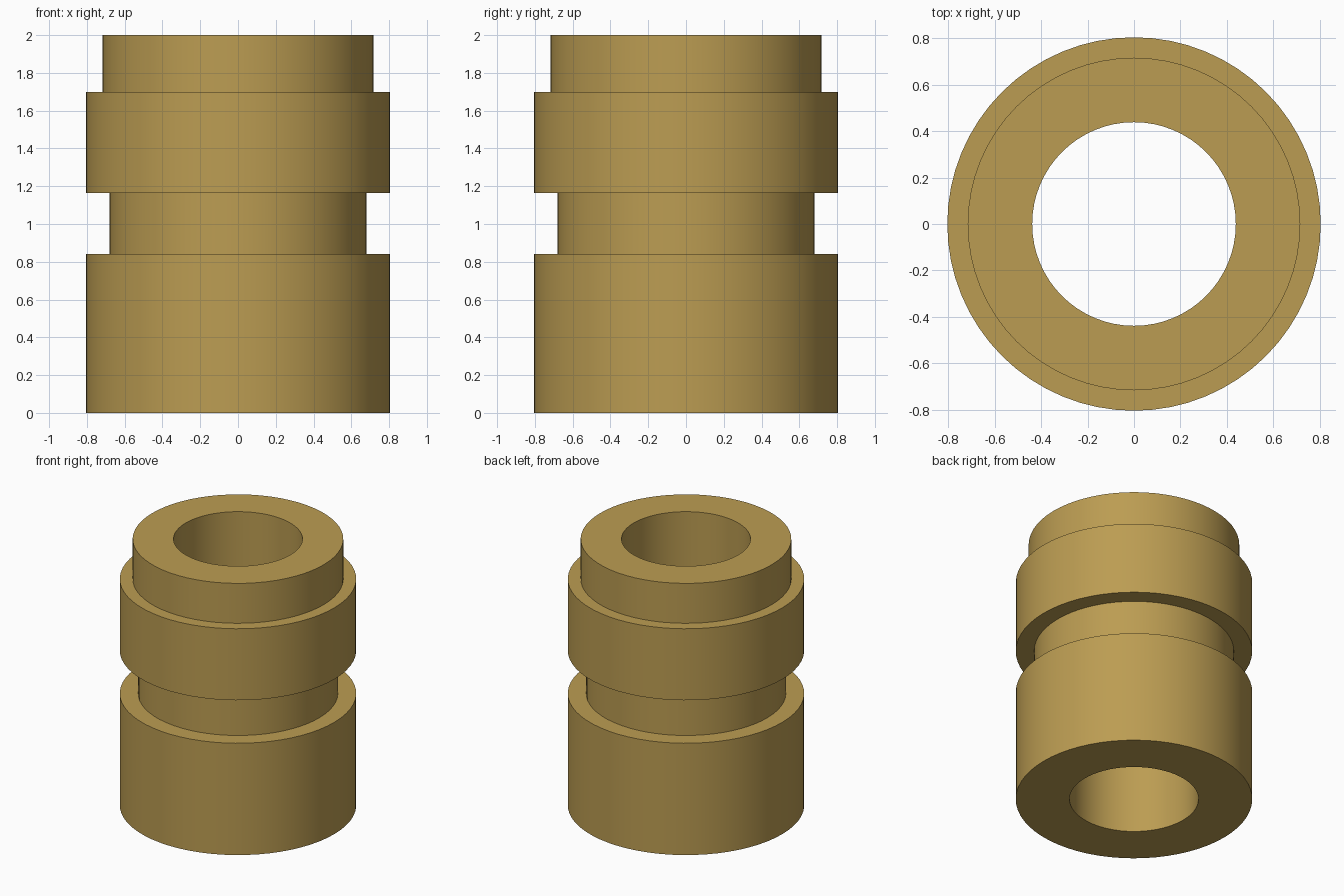
import bpy, bmesh, math

if "Cube" in bpy.data.objects:
    bpy.data.objects.remove(bpy.data.objects["Cube"])

SEGMENTS = 64

# Brass material
brass = bpy.data.materials.new("brass")
brass.diffuse_color = (0.50, 0.335, 0.085, 1)
brass.use_nodes = True
brass.node_tree.nodes["Principled BSDF"].inputs["Base Color"].default_value = brass.diffuse_color

# Closed cross-section (radius, height) of the sleeve wall
OUTER, GROOVE, COLLAR, BORE = 0.805, 0.68, 0.717, 0.439
profile = [
    (BORE, 0), (OUTER, 0),
    (OUTER, 0.84), (GROOVE, 0.84),      # lower body
    (GROOVE, 1.163), (OUTER, 1.163),    # groove
    (OUTER, 1.70), (COLLAR, 1.70),      # upper ring
    (COLLAR, 2.0), (BORE, 2.0),         # top collar
]

# Revolve the section around z
bm = bmesh.new()
rings = []
for i in range(SEGMENTS):
    a = 2 * math.pi * i / SEGMENTS
    rings.append([bm.verts.new((r * math.cos(a), r * math.sin(a), z)) for r, z in profile])
n = len(profile)
for i in range(SEGMENTS):
    here, there = rings[i], rings[(i + 1) % SEGMENTS]
    for j in range(n):
        k = (j + 1) % n
        bm.faces.new((here[j], there[j], there[k], here[k]))
bmesh.ops.recalc_face_normals(bm, faces=bm.faces)

mesh = bpy.data.meshes.new("grooved_sleeve")
bm.to_mesh(mesh)
bm.free()
mesh.materials.append(brass)
sleeve = bpy.data.objects.new("grooved_sleeve", mesh)
bpy.context.collection.objects.link(sleeve)

# Smooth walls, sharp rims
bpy.context.view_layer.objects.active = sleeve
sleeve.select_set(True)
bpy.ops.object.shade_smooth_by_angle(angle=math.radians(30))
